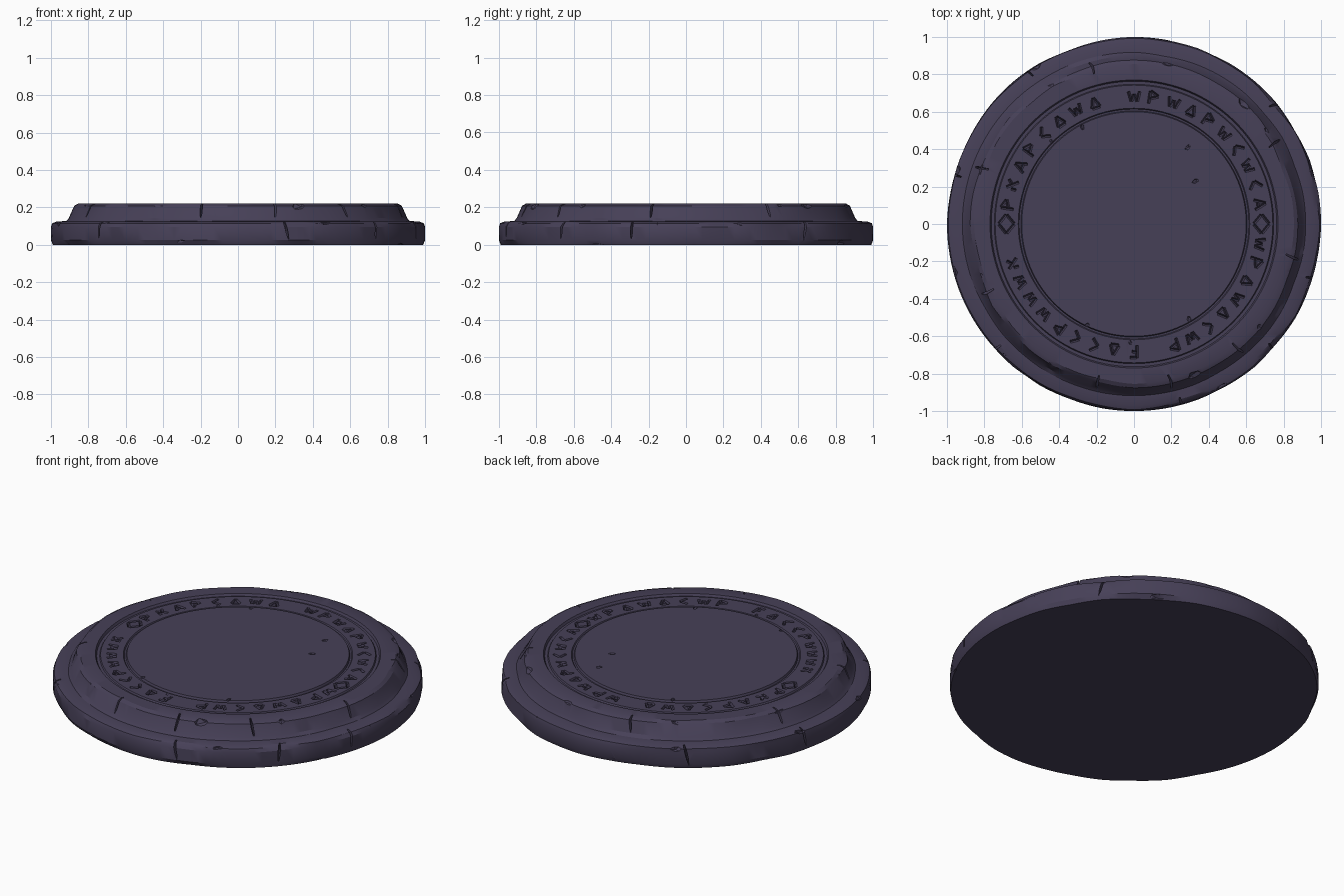
import bpy, bmesh, math, random
from mathutils import Vector, Matrix, Euler

if "Cube" in bpy.data.objects:
    bpy.data.objects.remove(bpy.data.objects["Cube"])

random.seed(7)
SEG = 144

stone = bpy.data.materials.new("dark violet stone")
stone.diffuse_color = (0.062, 0.051, 0.096, 1)
stone.use_nodes = True
stone.node_tree.nodes["Principled BSDF"].inputs["Base Color"].default_value = stone.diffuse_color


def make_object(name, bm):
    bmesh.ops.recalc_face_normals(bm, faces=bm.faces[:])
    mesh = bpy.data.meshes.new(name)
    bm.to_mesh(mesh)
    bm.free()
    ob = bpy.data.objects.new(name, mesh)
    bpy.context.collection.objects.link(ob)
    mesh.materials.append(stone)
    return ob


def wobble(amount, knots=36):
    """Piecewise-linear wear around the circle, zero on the four axes."""
    k = [0 if i % (knots // 4) == 0 else random.random() ** 2 * amount
         for i in range(knots)]

    def f(i):
        t = i / SEG * knots
        a = int(t)
        return k[a % knots] * (1 - t + a) + k[(a + 1) % knots] * (t - a)
    return f


# stone disc: lathed profile (radius, height, wear)
profile = [(0.60, 0.220, 0), (0.605, 0.208, 0), (0.614, 0.208, 0), (0.619, 0.215, 0),
           (0.742, 0.215, 0), (0.747, 0.207, 0), (0.763, 0.207, 0), (0.770, 0.220, 0),
           (0.855, 0.220, .02), (0.876, 0.208, .014), (0.905, 0.142, .01),
           (0.918, 0.127, .008), (0.970, 0.124, .02), (0.993, 0.115, .016),
           (1.0, 0.095, .012), (1.0, 0.025, .012), (0.990, 0.0, .012)]
bm = bmesh.new()
rings = []
for r, z, wear in profile:
    f = wobble(wear)
    ring = []
    for i in range(SEG):
        a = 2 * math.pi * i / SEG
        rr = r - f(i)
        ring.append(bm.verts.new((rr * math.cos(a), rr * math.sin(a), z)))
    rings.append(ring)
for lo, hi in zip(rings, rings[1:]):
    for i in range(SEG):
        j = (i + 1) % SEG
        bm.faces.new((lo[i], lo[j], hi[j], hi[i]))
bm.faces.new(rings[0])
bm.faces.new(rings[-1])
disc = make_object("stone_disc", bm)


def stroke(bm, p, q, half=0.015, top=0.232, bottom=0.196):
    """V-shaped chisel cut between two points seen from above."""
    p, q = Vector(p), Vector(q)
    d = (q - p).normalized()
    n = Vector((-d.y, d.x)) * half
    tops = [bm.verts.new((*v, top)) for v in (p + n, p - n, q - n, q + n)]
    b0 = bm.verts.new((*(p + d * 0.006), bottom))
    b1 = bm.verts.new((*(q - d * 0.006), bottom))
    a, b, c, e = tops
    for face in ((a, b, c, e), (a, b, b0), (c, e, b1), (b, c, b1, b0), (e, a, b0, b1)):
        bm.faces.new(face)


def chip(bm, angle, r, z, size, tilt=0.4):
    """Angular lump that bites a piece out of the stone (radial, tangent, up)."""
    a = math.radians(angle)
    rot = Euler([random.uniform(-tilt, tilt) for _ in range(3)]).to_matrix().to_4x4()
    m = (Matrix.Rotation(a, 4, 'Z') @ Matrix.Translation((r, 0, z)) @ rot
         @ Matrix.Diagonal((*size, 1)))
    bmesh.ops.create_icosphere(bm, subdivisions=1, radius=1, matrix=m)


# carved ring: abstract angular marks, each a few strokes in a -1..1 cell
marks = [
    [(-.7, -1, -.7, 1), (-.7, 1, .7, .3), (.7, .3, -.7, -.2)],
    [(-.8, -.9, 0, .9), (0, .9, .8, -.9), (-.4, -.3, .5, -.3)],
    [(-.9, .8, -.4, -.8), (-.4, -.8, 0, .4), (0, .4, .5, -.8), (.5, -.8, .9, .8)],
    [(.6, 1, -.6, 0), (-.6, 0, .6, -1)],
    [(-.5, -1, -.5, 1), (-.5, .9, .7, .9), (-.5, .1, .4, 0)],
    [(-.7, .8, .7, -.8), (.7, .8, -.1, 0), (-.7, -.8, -.7, .1)],
    [(-.7, -.8, .7, -.8), (.7, -.8, 0, .8), (0, .8, -.7, -.8)],
]
bm = bmesh.new()
for deg in range(0, 360, 9):
    a = math.radians(deg)
    out, side = Vector((math.cos(a), math.sin(a))), Vector((math.sin(a), -math.cos(a)))
    if deg % 180 == 0:      # diamonds on the left and right
        shape, h, w = [(-1, 0, 0, 1), (0, 1, 1, 0), (1, 0, 0, -1), (0, -1, -1, 0)], .042, .052
    elif deg % 90 == 9 and deg > 10:
        continue
    else:
        shape, h, w = random.choice(marks), 0.036, 0.034
    c = out * 0.682
    for x0, y0, x1, y1 in shape:
        stroke(bm, c + side * x0 * w + out * y0 * h, c + side * x1 * w + out * y1 * h)
mark_cutter = make_object("mark_cutter", bm)

# chips and cracks along the rims
bm = bmesh.new()
for ang in (125, 42, 222, 350, 300, 72, 160, 255, 195, 20):     # lower step, top edge
    chip(bm, ang + random.uniform(-4, 4), 1.01, 0.125,
         (random.uniform(.02, .045), random.uniform(.03, .09), random.uniform(.015, .035)))
for ang in (250, 285, 330, 60, 100, 150, 205, 35):              # lower step, bottom edge
    chip(bm, ang, 1.01, 0.0, (.025, random.uniform(.05, .12), random.uniform(.01, .02)))
for ang in (35, 48, 112, 122, 158, 200, 240, 262, 290, 318, 345, 80):   # upper step edge
    chip(bm, ang + random.uniform(-3, 3), 0.885, 0.222,
         (random.uniform(.02, .04), random.uniform(.025, .07), random.uniform(.015, .035)))
for ang in (222, 318, 343, 40, 125, 165, 285):                  # cracks through lower step
    chip(bm, ang, 0.99, 0.09, (.045, .007, .075), .25)
for ang in (257, 283, 348, 30, 105, 160, 205, 310):             # cracks through upper step
    chip(bm, ang, 0.875, 0.19, (.07, .007, .06), .25)
for ang, r in ((55, .50), (118, .59), (245, .60), (35, .40), (268, .63), (300, .59), (135, .62)):
    chip(bm, ang, r, 0.222, (.022, .012, .012))                 # nicks on the top
chip_cutter = make_object("chip_cutter", bm)

# carve the disc, then discard the cutters
bpy.context.view_layer.objects.active = disc
disc.select_set(True)
for cutter in (mark_cutter, chip_cutter):
    cutter.hide_render = True
    cutter.select_set(False)
    mod = disc.modifiers.new(cutter.name, 'BOOLEAN')
    mod.operation, mod.solver, mod.use_self = 'DIFFERENCE', 'EXACT', True
    mod.object = cutter
    bpy.ops.object.modifier_apply(modifier=mod.name)
    bpy.data.objects.remove(cutter)
bpy.ops.object.shade_smooth_by_angle(angle=math.radians(28))
